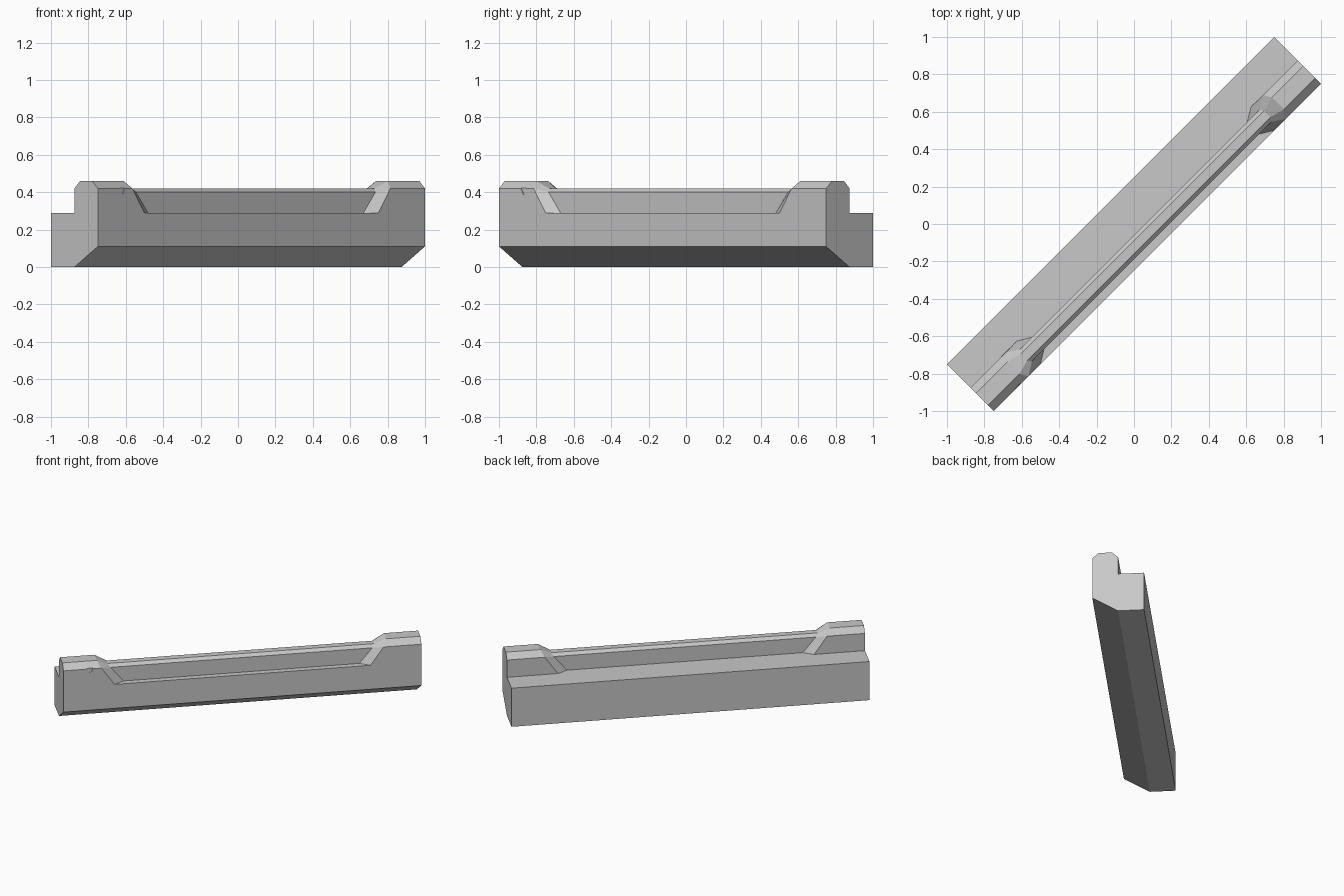
import bpy
import bmesh
from math import sqrt
from mathutils import Vector

cube = bpy.data.objects.get("Cube")
if cube:
    bpy.data.objects.remove(cube, do_unlink=True)

stone = bpy.data.materials.new("light_grey_stone")
stone.use_nodes = True
colour = (0.58, 0.58, 0.58, 1)
stone.diffuse_color = colour
stone.node_tree.nodes["Principled BSDF"].inputs["Base Color"].default_value = colour


def place(u, v, z):
    """Along the wall, across it (outward), and up."""
    return Vector(((u + v) / sqrt(2), (u - v) / sqrt(2), z))


END, HALF = 1.237, 0.177
STEP, SHOULDER, CREST = 0.29, 0.42, 0.46

# Named corners of one end; the other end is mirrored along the wall
corners = {
    # end section
    "A": (END, -HALF, STEP), "B": (END, -HALF, 0), "C": (END, 0, 0),
    "D": (END, HALF, 0.11), "E": (END, HALF, SHOULDER),
    "F": (END, 0.134, CREST), "G": (END, 0.042, CREST),
    "H": (END, 0, SHOULDER), "I": (END, 0, STEP),
    # inner edge of the raised block
    "e": (0.975, HALF, SHOULDER), "f": (1.0, 0.134, CREST),
    "g": (1.0, 0.042, CREST), "h": (0.975, 0, SHOULDER),
    "i": (0.885, 0, STEP), "j": (0.885, HALF, STEP),
    # thin wall section
    "k": (0.815, 0.134, STEP), "l": (0.905, 0.134, 0.40),
    "m": (0.92, 0.112, SHOULDER), "n": (0.92, 0.064, SHOULDER),
    "o": (0.905, 0.042, 0.40), "p": (0.815, 0.042, STEP),
}
end_faces = ["ABCDEFGHI", "EFfe", "FGgf", "GHhg", "HIih",
             "efml", "fgnm", "ghon", "elkj", "hipo"]
long_faces = ["AB", "BC", "CD", "DEej", "AIip", "jk",
              "kl", "lm", "mn", "no", "op"]

# Parapet wall
bm = bmesh.new()
near = {n: bm.verts.new(place(*c)) for n, c in corners.items()}
far = {n: bm.verts.new(place(-c[0], c[1], c[2])) for n, c in corners.items()}
for names in end_faces:
    bm.faces.new([near[n] for n in names])
    bm.faces.new([far[n] for n in reversed(names)])
for names in long_faces:
    bm.faces.new([near[n] for n in names] + [far[n] for n in reversed(names)])
bmesh.ops.recalc_face_normals(bm, faces=bm.faces[:])
mesh = bpy.data.meshes.new("parapet_wall")
bm.to_mesh(mesh)
bm.free()
mesh.materials.append(stone)
wall = bpy.data.objects.new("parapet_wall", mesh)
bpy.context.collection.objects.link(wall)

# Small chip in the outer shoulder near one end
bm = bmesh.new()
chip = [(-1.075, 0.425), (-1.03, 0.425), (-1.05, 0.385)]
inner = [bm.verts.new(place(u, HALF - 0.004, z)) for u, z in chip]
outer = [bm.verts.new(place(u, HALF + 0.02, z)) for u, z in chip]
bm.faces.new(inner)
bm.faces.new(outer)
for a in range(3):
    b = (a + 1) % 3
    bm.faces.new([inner[a], inner[b], outer[b], outer[a]])
bmesh.ops.recalc_face_normals(bm, faces=bm.faces[:])
chip_mesh = bpy.data.meshes.new("chip_cutter")
bm.to_mesh(chip_mesh)
bm.free()
chip_mesh.materials.append(stone)
cutter = bpy.data.objects.new("chip_cutter", chip_mesh)
bpy.context.collection.objects.link(cutter)
cutter.hide_render = True
cutter.hide_viewport = True
cut = wall.modifiers.new("chip", "BOOLEAN")
cut.operation = "DIFFERENCE"
cut.solver = "EXACT"
cut.object = cutter
